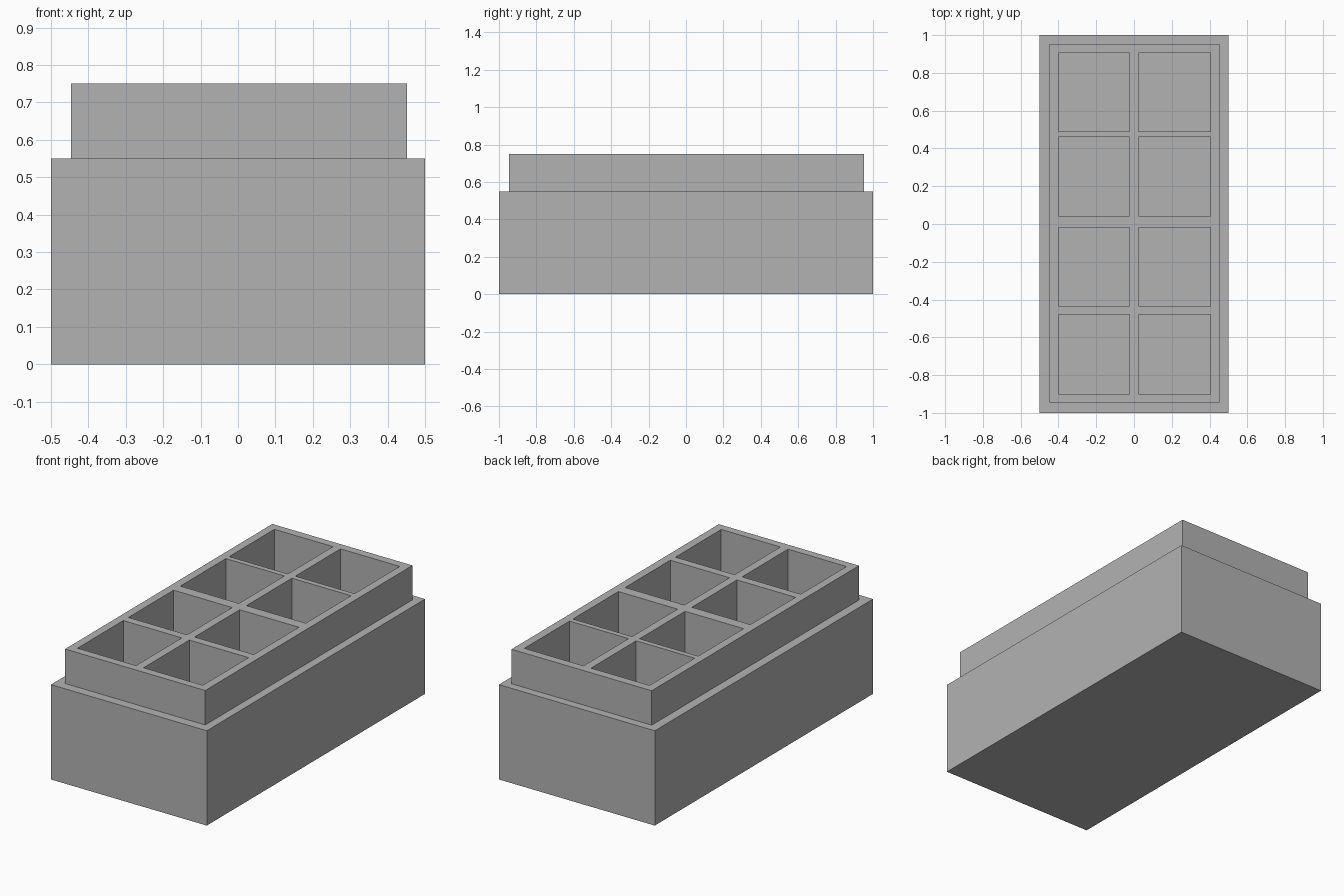
import bpy
import bmesh

if "Cube" in bpy.data.objects:
    bpy.data.objects.remove(bpy.data.objects["Cube"], do_unlink=True)

GREY = (0.45, 0.45, 0.45, 1)
mat = bpy.data.materials.new("plain grey")
mat.use_nodes = True
mat.diffuse_color = GREY
mat.node_tree.nodes["Principled BSDF"].inputs["Base Color"].default_value = GREY

# Rim and divider lines: every second gap is a compartment
XS = [-0.447, -0.40, -0.024, 0.024, 0.404, 0.452]
YS = [-0.946, -0.90, -0.48, -0.433, -0.019, 0.043, 0.46, 0.491, 0.905, 0.953]
TOP, STEP, FLOOR = 0.75, 0.55, 0.05

bm = bmesh.new()

# Top surface as a grid of cells
grid = [[bm.verts.new((x, y, TOP)) for y in YS] for x in XS]
pockets = []
for i in range(len(XS) - 1):
    for j in range(len(YS) - 1):
        face = bm.faces.new((grid[i][j], grid[i + 1][j],
                             grid[i + 1][j + 1], grid[i][j + 1]))
        if i % 2 and j % 2:
            pockets.append(face)
rim = [e for e in bm.edges if e.is_boundary]


def extrude_ring(edges):
    """Extrude a loop of edges in place; return its new vertices and edges."""
    geom = bmesh.ops.extrude_edge_only(bm, edges=edges)["geom"]
    verts = [g for g in geom if isinstance(g, bmesh.types.BMVert)]
    new_edges = [g for g in geom if isinstance(g, bmesh.types.BMEdge)
                 and g.is_boundary]
    return verts, new_edges


# Sink the compartments
geom = bmesh.ops.extrude_face_region(bm, geom=pockets)["geom"]
for v in (g for g in geom if isinstance(g, bmesh.types.BMVert)):
    v.co.z = FLOOR
bmesh.ops.delete(bm, geom=[f for f in pockets if f.is_valid], context="FACES_ONLY")

# Upper tier wall, ledge, lower wall and underside
verts, edges = extrude_ring(rim)
for v in verts:
    v.co.z = STEP
verts, edges = extrude_ring(edges)
for v in verts:
    if v.co.x < XS[0] + 0.001 or v.co.x > XS[-1] - 0.001:
        v.co.x = 0.5 if v.co.x > 0 else -0.5
    if v.co.y < YS[0] + 0.001 or v.co.y > YS[-1] - 0.001:
        v.co.y = 1 if v.co.y > 0 else -1
verts, edges = extrude_ring(edges)
for v in verts:
    v.co.z = 0
bmesh.ops.contextual_create(bm, geom=edges)
bmesh.ops.recalc_face_normals(bm, faces=bm.faces[:])

# Merge the flat cells back into whole faces
bmesh.ops.dissolve_limit(bm, angle_limit=0.01, verts=bm.verts[:], edges=bm.edges[:])

mesh = bpy.data.meshes.new("compartment_box")
bm.to_mesh(mesh)
bm.free()
mesh.materials.append(mat)
box = bpy.data.objects.new("compartment_box", mesh)
bpy.context.collection.objects.link(box)
